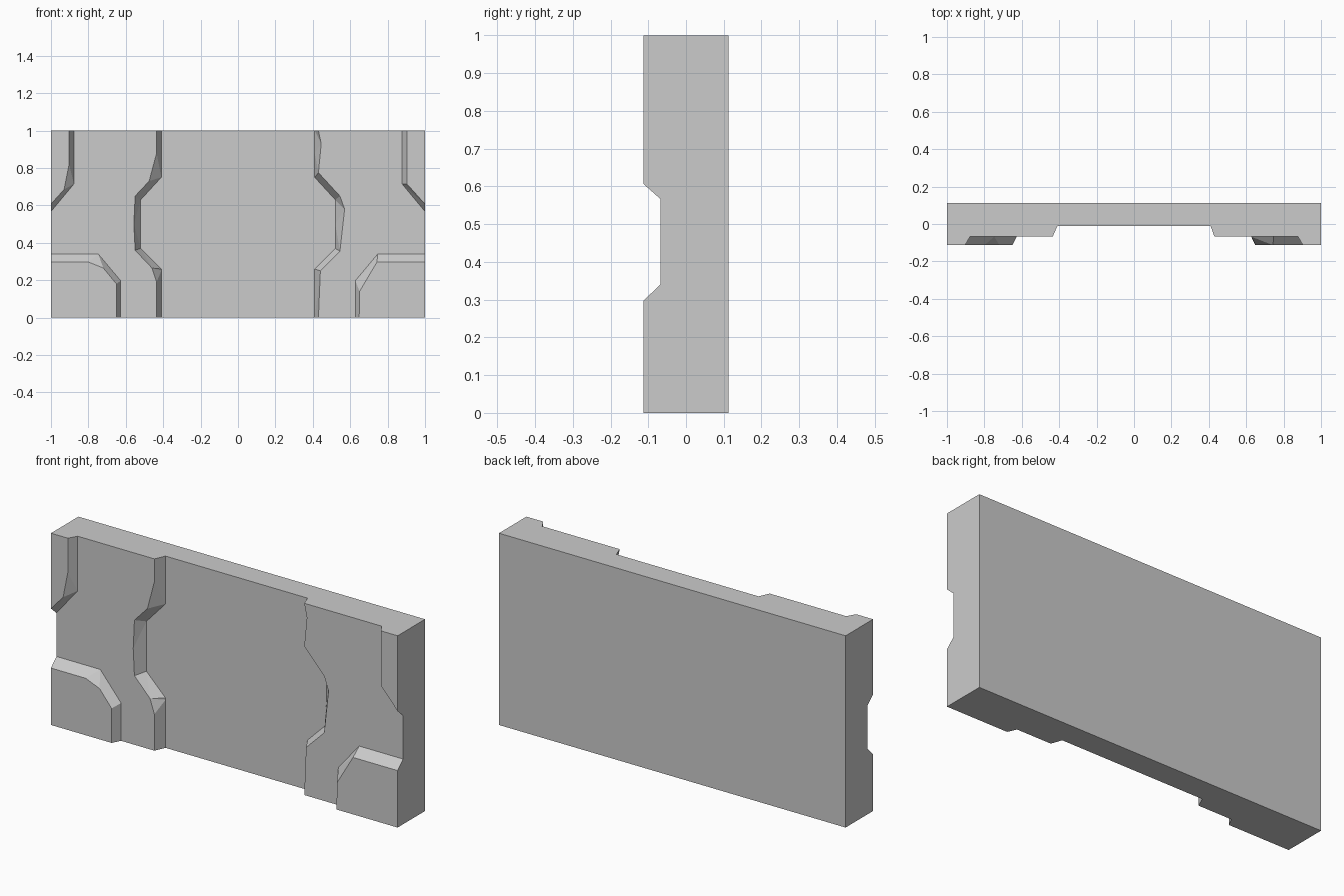
import bpy, bmesh

cube = bpy.data.objects.get("Cube")
if cube:
    bpy.data.objects.remove(cube, do_unlink=True)

stone = bpy.data.materials.new("stone_grey")
stone.use_nodes = True
GREY = (0.6, 0.6, 0.6, 1)
stone.diffuse_color = GREY
stone.node_tree.nodes["Principled BSDF"].inputs["Base Color"].default_value = GREY

# Depth of each terrace; the front faces -y
BACK, FLOOR, LEDGE, FRONT = 0.113, -0.012, -0.068, -0.113


def terrace(name, y_low, y_high, low, high):
    """Solid between a low outline and a matching, chipped high outline (x, z)."""
    bm = bmesh.new()
    a = [bm.verts.new((x, y_low, z)) for x, z in low]
    b = [bm.verts.new((x, y_high, z)) for x, z in high]
    bm.faces.new(a)
    bm.faces.new(b[::-1])
    n = len(a)
    for i in range(n):
        j = (i + 1) % n
        bm.faces.new((a[i], b[i], b[j], a[j]))
    bmesh.ops.remove_doubles(bm, verts=bm.verts[:], dist=0.0005)
    bmesh.ops.triangulate(bm, faces=bm.faces[:])
    bmesh.ops.recalc_face_normals(bm, faces=bm.faces[:])
    mesh = bpy.data.meshes.new(name)
    bm.to_mesh(mesh)
    bm.free()
    mesh.materials.append(stone)
    bpy.context.collection.objects.link(bpy.data.objects.new(name, mesh))


def flip(points):
    return [(-x, z) for x, z in points]


# Back slab
slab = [(-1, 0), (1, 0), (1, 1), (-1, 1)]
terrace("back_slab", BACK, FLOOR, slab, slab)

# Ledges on both sides of the central channel; the foot line is mirrored
ends = [(1, 1), (1, 0)]
foot = [(0.41, 0), (0.41, 0.25), (0.41, 0.26), (0.52, 0.37), (0.52, 0.5),
        (0.52, 0.63), (0.41, 0.75), (0.41, 0.88), (0.41, 1)] + ends
left_lip = [(0.43, 0), (0.44, 0.24), (0.44, 0.25), (0.545, 0.355), (0.57, 0.58),
            (0.545, 0.65), (0.43, 0.775), (0.445, 0.93), (0.43, 1)] + ends
right_lip = [(0.435, 0), (0.435, 0.19), (0.46, 0.265), (0.55, 0.36), (0.557, 0.5),
             (0.55, 0.65), (0.475, 0.73), (0.435, 0.88), (0.435, 1)] + ends
terrace("left_ledge", FLOOR, LEDGE, foot, left_lip)
terrace("right_ledge", FLOOR, LEDGE, flip(foot), flip(right_lip))

# Upper corner blocks
foot = [(0.877, 1), (0.877, 0.715), (0.877, 0.715), (1, 0.567), (1, 1)]
left_lip = [(0.903, 1), (0.903, 0.715), (0.903, 0.715), (1, 0.607), (1, 1)]
right_lip = [(0.903, 1), (0.903, 0.82), (0.93, 0.685), (1, 0.607), (1, 1)]
terrace("upper_left_block", LEDGE, FRONT, foot, left_lip)
terrace("upper_right_block", LEDGE, FRONT, flip(foot), flip(right_lip))

# Lower corner blocks
foot = [(1, 0.34), (0.747, 0.34), (0.747, 0.34), (0.627, 0.197), (0.627, 0), (1, 0)]
left_lip = [(1, 0.297), (0.743, 0.297), (0.743, 0.297), (0.65, 0.14), (0.648, 0), (1, 0)]
right_lip = [(1, 0.297), (0.8, 0.297), (0.72, 0.265), (0.65, 0.18), (0.65, 0), (1, 0)]
terrace("lower_left_block", LEDGE, FRONT, foot, left_lip)
terrace("lower_right_block", LEDGE, FRONT, flip(foot), flip(right_lip))
